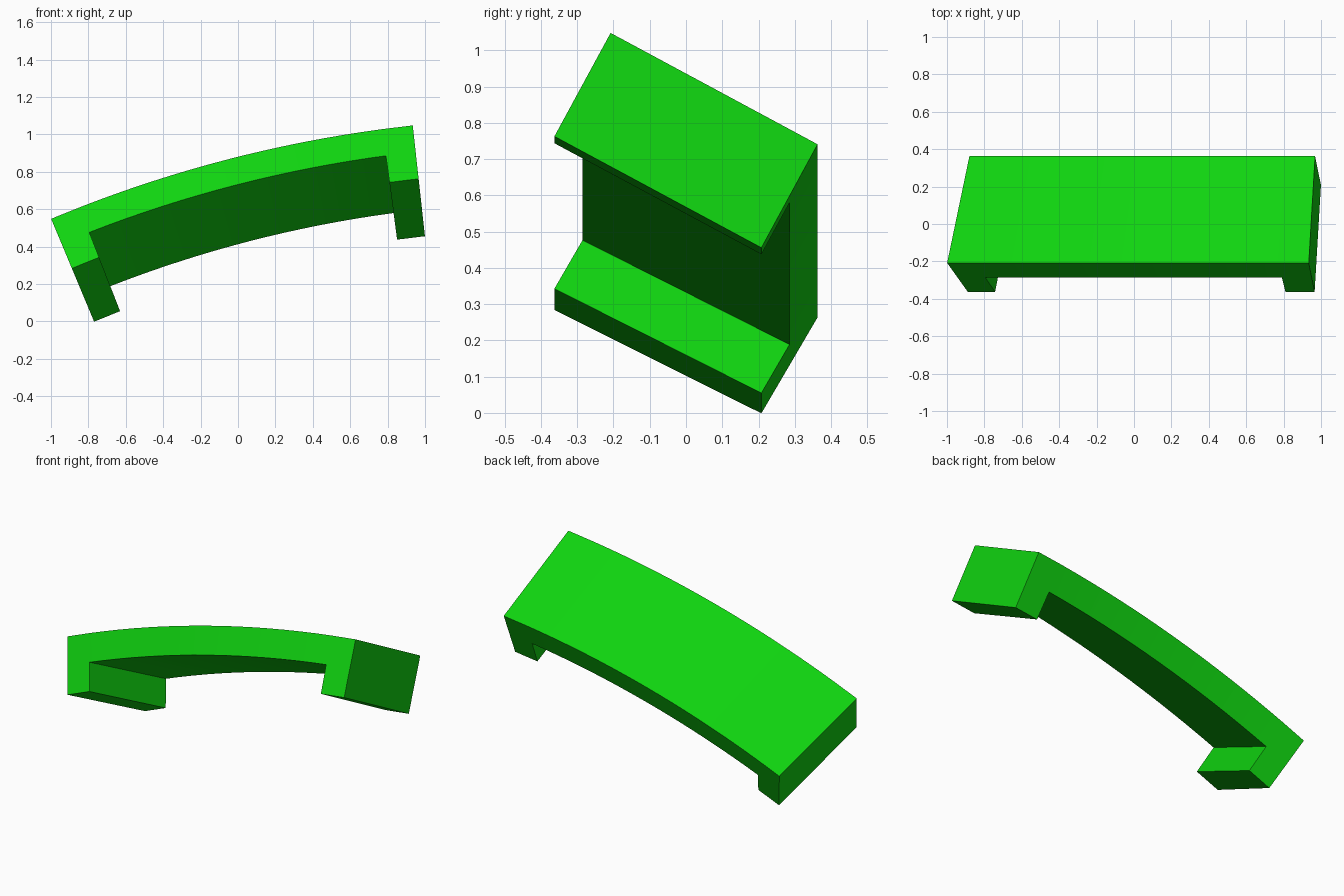
import bpy, bmesh, math

cube = bpy.data.objects.get("Cube")
if cube:
    bpy.data.objects.remove(cube, do_unlink=True)

# Bright green material
green = bpy.data.materials.new("bright green")
green.use_nodes = True
colour = (0.005, 0.65, 0.005, 1.0)
green.diffuse_color = colour
green.node_tree.nodes["Principled BSDF"].inputs["Base Color"].default_value = colour

# Arc the tilted section is swept along, about an axis parallel to y
CX, CZ, R = 1.70, -5.91, 7.0
START, END, LEG = math.radians(22.68), math.radians(6.28), math.radians(1.34)
STEPS = 16

# Section as (y, radial offset): top, middle and bottom of front, then of back
DOWN, DEPTH, TOP = (-0.155, -0.287), (0.571, -0.309), (-0.208, 0.0)
section = [(TOP[0] + t * DOWN[0] + w * DEPTH[0], TOP[1] + t * DOWN[1] + w * DEPTH[1])
           for w in (0, 1) for t in (0, 0.5, 1)]

# Stations: one step for each leg, the rest for the span
inner_a, inner_b = START - LEG, END + LEG
angles = [START] + [inner_a + (inner_b - inner_a) * i / STEPS for i in range(STEPS + 1)] + [END]
last = len(angles) - 1

bm = bmesh.new()
rings = [[bm.verts.new((CX - (R + r) * math.sin(a), y, CZ + (R + r) * math.cos(a)))
          for y, r in section] for a in angles]


def quad(*verts):
    bm.faces.new(verts)


for i in range(last):
    p, q = rings[i], rings[i + 1]
    leg = i in (0, last - 1)
    # Top slab: outer surface, front and back
    for a, b in ((3, 0), (0, 1), (4, 3)):
        quad(p[a], p[b], q[b], q[a])
    # Legs reach down to the full depth, the span stops halfway
    for a, b in ((1, 2), (2, 5), (5, 4)) if leg else ((1, 4),):
        quad(p[a], p[b], q[b], q[a])

# Outer ends, and the inner faces of the legs
for ring in (rings[0], rings[-1]):
    quad(ring[0], ring[1], ring[4], ring[3])
for ring in (rings[0], rings[1], rings[-2], rings[-1]):
    quad(ring[1], ring[2], ring[5], ring[4])

bmesh.ops.recalc_face_normals(bm, faces=bm.faces)
mesh = bpy.data.meshes.new("curved_handle")
bm.to_mesh(mesh)
bm.free()
mesh.materials.append(green)
handle = bpy.data.objects.new("curved_handle", mesh)
bpy.context.collection.objects.link(handle)

# Smooth along the arc, sharp at the corners
bpy.ops.object.select_all(action='DESELECT')
handle.select_set(True)
bpy.context.view_layer.objects.active = handle
bpy.ops.object.shade_smooth_by_angle(angle=math.radians(30))
